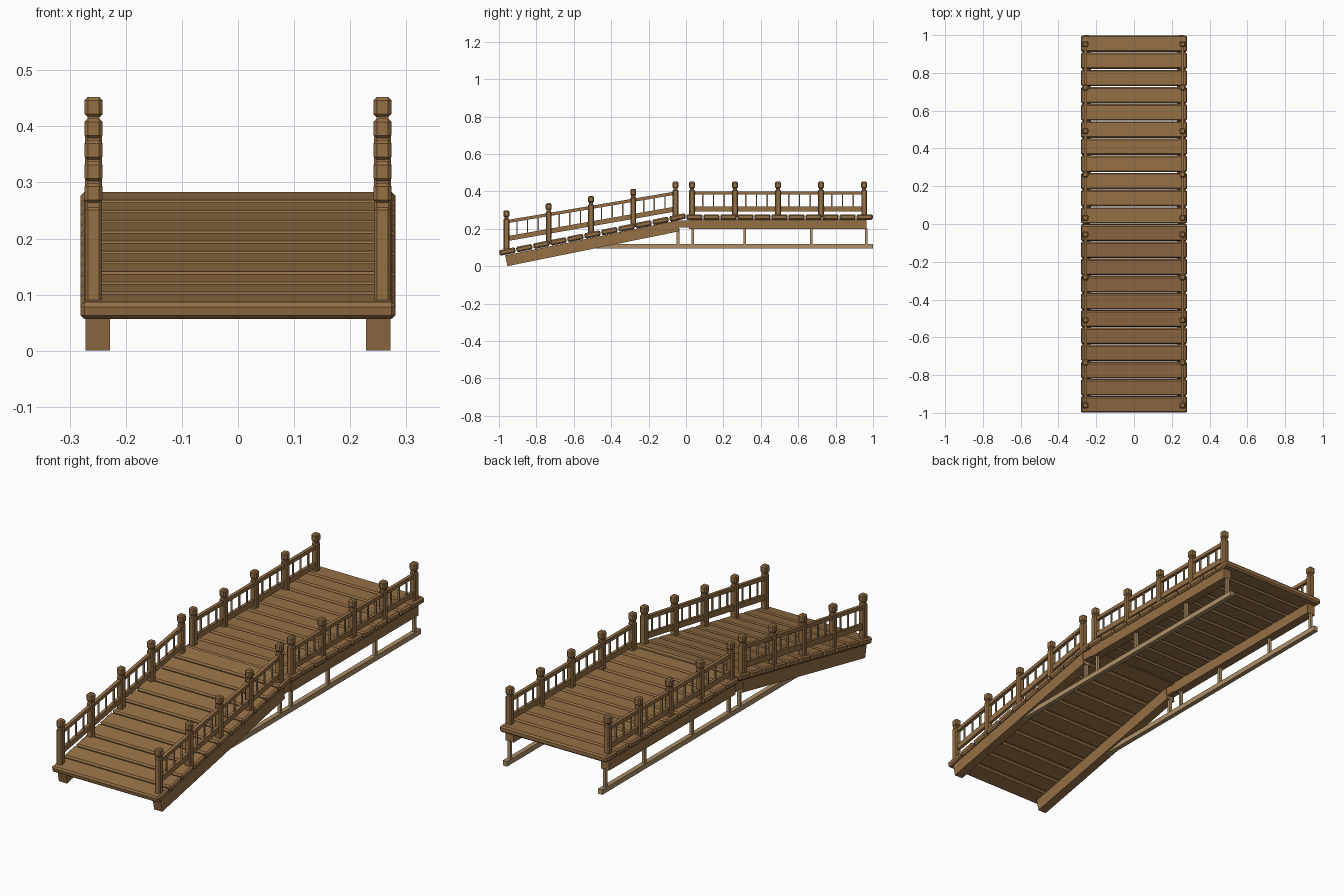
import bpy, bmesh
from math import atan, cos
from mathutils import Matrix, Vector

if "Cube" in bpy.data.objects:
    bpy.data.objects.remove(bpy.data.objects["Cube"])


def material(name, color):
    m = bpy.data.materials.new(name)
    m.diffuse_color = (*color, 1)
    m.use_nodes = True
    m.node_tree.nodes["Principled BSDF"].inputs["Base Color"].default_value = m.diffuse_color
    return m


wood = material("brown_wood", (0.30, 0.16, 0.06))
pale = material("pale_wood", (0.42, 0.28, 0.14))


class Part:
    """Collects chamfered boxes into one named object."""
    def __init__(self, name, mat):
        self.name, self.mat, self.bm = name, mat, bmesh.new()

    def box(self, center, size, pitch=0.0, bevel=0.0):
        tmp = bmesh.new()
        bmesh.ops.create_cube(tmp, size=1)
        bmesh.ops.scale(tmp, vec=size, verts=tmp.verts)
        if bevel:
            bmesh.ops.bevel(tmp, geom=tmp.edges[:], offset=bevel, segments=1, affect='EDGES')
        tmp.transform(Matrix.Translation(center) @ Matrix.Rotation(pitch, 4, 'X'))
        me = bpy.data.meshes.new("tmp")
        tmp.to_mesh(me)
        tmp.free()
        self.bm.from_mesh(me)
        bpy.data.meshes.remove(me)

    def bar(self, x, a, b, width, height, bevel=0.0):
        """Box running between two (y, z) points."""
        a, b = Vector((x, *a)), Vector((x, *b))
        d = b - a
        self.box((a + b) / 2, (width, d.length, height), atan(d.z / d.y), bevel)

    def finish(self):
        me = bpy.data.meshes.new(self.name)
        self.bm.to_mesh(me)
        self.bm.free()
        me.materials.append(self.mat)
        ob = bpy.data.objects.new(self.name, me)
        bpy.context.collection.objects.link(ob)


# Deck planks: ramp half then level half
PITCH = atan(0.2)
ramp, level = Part("ramp_planks", wood), Part("level_planks", wood)
for i in range(11):
    y = -0.955 + i * 0.091
    ramp.box((0, y, 0.079 + 0.2 * (y + 0.955)), (0.562, 0.087, 0.03), PITCH, 0.007)
    level.box((0, 0.045 + i * 0.091, 0.263), (0.562, 0.087, 0.03), 0, 0.007)
ramp.finish()
level.finish()

# Posts, railings and understructure on both sides
stringers = Part("stringers", wood)
joints = Part("stringer_joints", wood)
posts = Part("posts", wood)
caps = Part("post_caps", wood)
rails = Part("rails", wood)
balusters = Part("balusters", pale)
beams = Part("lower_beams", pale)
struts = Part("struts", pale)

# (y, cap top z, base z) of the posts in each half
ramp_posts = [(-0.96 + i * 0.226, 0.299 + i * 0.0383, 0.075 + i * 0.0452) for i in range(5)]
level_posts = [(0.032 + i * 0.23, 0.452, 0.262) for i in range(5)]

for s in (-1, 1):
    x = 0.25 * s
    # Stringers below the deck and the block joining them
    stringers.bar(x, (-0.961, 0.0295), (-0.041, 0.2160), 0.043, 0.059)
    stringers.box((x, 0.49, 0.225), (0.043, 0.95, 0.053))
    joints.box((x, -0.01, 0.226), (0.036, 0.07, 0.04))

    # Lower beam and its struts
    beams.box((x, 0.2, 0.107), (0.022, 1.6, 0.024))
    for y in (-0.043, 0.037, 0.315, 0.67, 0.963):
        struts.box((x, y, 0.158), (0.014, 0.014, 0.09))

    x = 0.2575 * s
    for run in (ramp_posts, level_posts):
        # Post shaft, neck and cap
        for y, top, base in run:
            shaft = top - 0.043
            posts.box((x, y, (base + shaft) / 2), (0.03, 0.03, shaft - base), 0, 0.005)
            posts.box((x, y, top - 0.035), (0.022, 0.022, 0.03))
            caps.box((x, y, top - 0.018), (0.032, 0.032, 0.036), 0, 0.006)
        # Upper and lower rails
        (y0, t0, _), (y1, t1, _) = run[0], run[-1]
        low0 = 0.152 if run is ramp_posts else 0.146
        rails.bar(x, (y0, t0 - 0.061), (y1, t1 - 0.061), 0.016, 0.017)
        rails.bar(x, (y0, t0 - low0), (y1, t1 - 0.146), 0.014, 0.026)
        # Three thin balusters per bay
        for (ya, ta, _), (yb, tb, _) in zip(run, run[1:]):
            for k in (0.25, 0.5, 0.75):
                y, t = ya + (yb - ya) * k, ta + (tb - ta) * k
                balusters.box((x, y, t - 0.104), (0.007, 0.007, 0.08))

for part in (stringers, joints, posts, caps, rails, balusters, beams, struts):
    part.finish()
